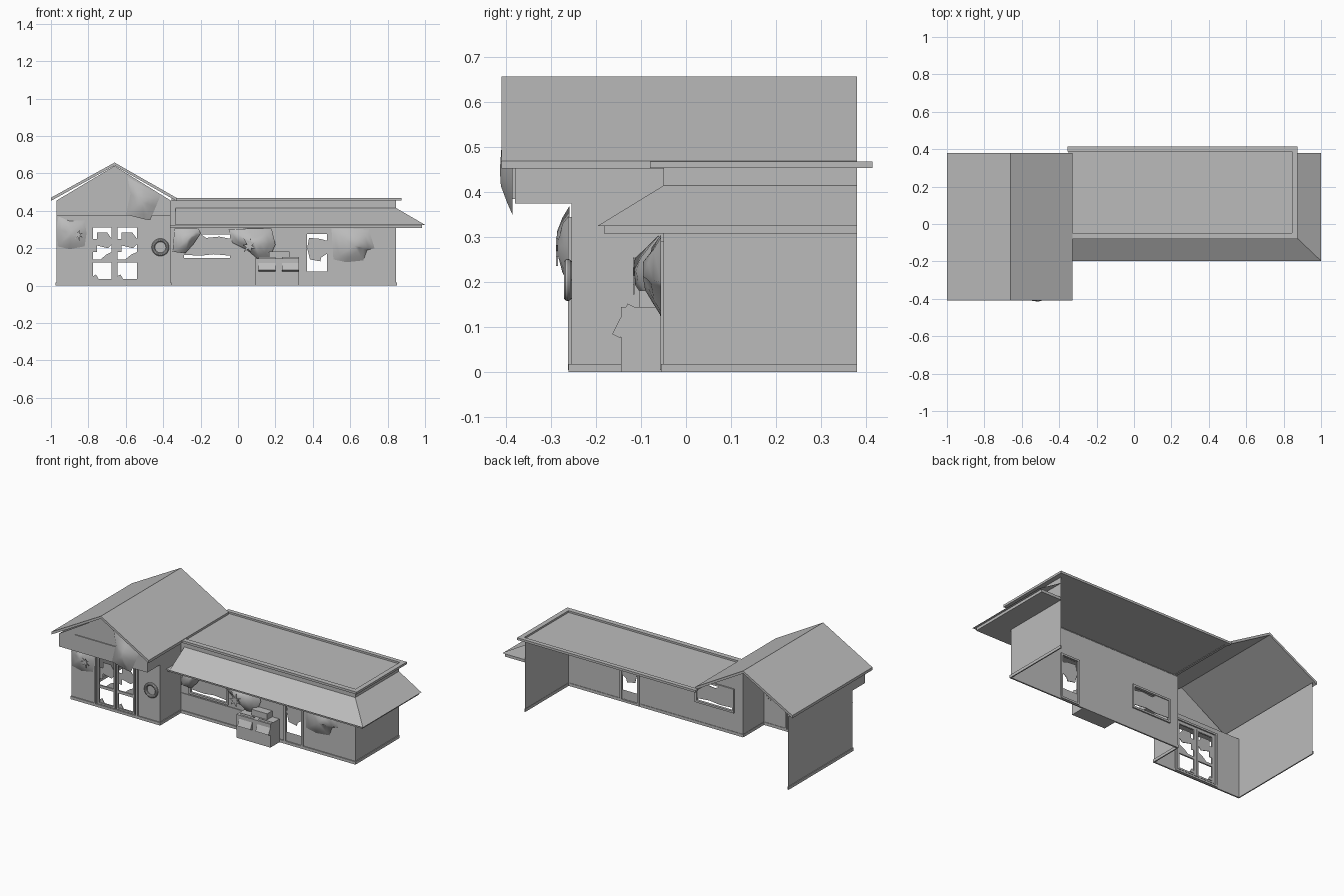
import bpy, bmesh, math, random
from mathutils import Vector

random.seed(4)
if "Cube" in bpy.data.objects:
    bpy.data.objects.remove(bpy.data.objects["Cube"], do_unlink=True)

GREY = (0.5, 0.5, 0.5, 1)
mat = bpy.data.materials.new("weathered grey")
mat.use_nodes = True
mat.diffuse_color = GREY
mat.node_tree.nodes["Principled BSDF"].inputs["Base Color"].default_value = GREY


def finish(name, bm, smooth=False, recalc=True):
    bmesh.ops.remove_doubles(bm, verts=bm.verts, dist=1e-5)
    if recalc:
        bmesh.ops.recalc_face_normals(bm, faces=bm.faces)
    for f in bm.faces:
        f.smooth = smooth
    me = bpy.data.meshes.new(name)
    bm.to_mesh(me)
    bm.free()
    me.materials.append(mat)
    ob = bpy.data.objects.new(name, me)
    bpy.context.collection.objects.link(ob)
    return ob


def prism(name, pts, a, b):
    """Extrude an (x, z) outline from y = a to y = b."""
    bm = bmesh.new()
    face = bm.faces.new([bm.verts.new((x, a, z)) for x, z in pts])
    ext = bmesh.ops.extrude_face_region(bm, geom=[face])["geom"]
    for v in ext:
        if isinstance(v, bmesh.types.BMVert):
            v.co.y = b
    return finish(name, bm)


def box(name, x0, x1, y0, y1, z0, z1):
    return prism(name, [(x0, z0), (x1, z0), (x1, z1), (x0, z1)], y0, y1)


def sheet(name, *polys):
    """Thin surface made of a few polygons."""
    bm = bmesh.new()
    for poly in polys:
        bm.faces.new([bm.verts.new(p) for p in poly])
    return finish(name, bm, recalc=False)


def front_wall(name, x0, x1, z1, y, holes):
    """Sheet wall facing -y with rectangular openings."""
    xs = sorted({x0, x1, *[h[0] for h in holes], *[h[1] for h in holes]})
    zs = sorted({0, z1, *[h[2] for h in holes], *[h[3] for h in holes]})
    cells = []
    for a, b in zip(xs, xs[1:]):
        for c, d in zip(zs, zs[1:]):
            mx, mz = (a + b) / 2, (c + d) / 2
            if not any(h[0] < mx < h[1] and h[2] < mz < h[3] for h in holes):
                cells.append([(a, y, c), (b, y, c), (b, y, d), (a, y, d)])
    return sheet(name, *cells)


def side_wall(name, x, y0, y1, z0, z1):
    return sheet(name, [(x, y0, z0), (x, y1, z0), (x, y1, z1), (x, y0, z1)])


def frame(name, x0, x1, z0, z1, y, w=0.012, d=0.008):
    box(name + "_left", x0, x0 + w, y - d, y + d, z0, z1)
    box(name + "_right", x1 - w, x1, y - d, y + d, z0, z1)
    box(name + "_top", x0 + w, x1 - w, y - d, y + d, z1 - w, z1)
    box(name + "_bottom", x0 + w, x1 - w, y - d, y + d, z0, z0 + w)


def torn_panel(name, pts, y, depth):
    """Dented sheet: flat outline swelling outwards to a crumpled middle."""
    bm = bmesh.new()
    cx = sum(p[0] for p in pts) / len(pts)
    cz = sum(p[1] for p in pts) / len(pts)
    rings = []
    for s, d in ((1, 0), (0.7, 0.5), (0.35, 0.9)):
        rings.append([bm.verts.new((cx + (x - cx) * s,
                                    y - depth * d * (random.uniform(0.7, 1.1)),
                                    cz + (z - cz) * s)) for x, z in pts])
    mid = bm.verts.new((cx, y - depth, cz))
    n = len(pts)
    for i in range(n):
        j = (i + 1) % n
        for outer, inner in zip(rings, rings[1:]):
            bm.faces.new((outer[i], outer[j], inner[j], inner[i]))
        bm.faces.new((rings[-1][i], rings[-1][j], mid))
    return finish(name, bm, smooth=True, recalc=False)


def crack(name, x, z, y, r):
    pts = []
    for i in range(14):
        a, k = i * math.pi / 7, (r if i % 2 else r * 0.35) * random.uniform(0.8, 1.2)
        pts.append((x + k * math.cos(a), z + k * math.sin(a)))
    return prism(name, pts, y, y + 0.004)


WING, HALL, L, M, R, BACK = -0.255, -0.05, -0.97, -0.36, 0.845, 0.38

# Walls, with the rear left open
doors = [(-0.775, -0.675), (-0.645, -0.54)]
door_holes = [(a, b, c, d) for a, b in doors for c, d in ((0.035, 0.125), (0.14, 0.31))]
front_wall("wing_front_wall", L, M, 0.375, WING, door_holes)
window, hall_door = (-0.29, -0.04, 0.145, 0.275), (0.37, 0.475, 0.075, 0.275)
front_wall("hall_front_wall", M, R, 0.455, HALL, [window, hall_door])
side_wall("wing_left_wall", L, WING, BACK, 0, 0.455)
side_wall("wing_right_wall", M, WING, HALL, 0, 0.455)
side_wall("hall_right_wall", R, HALL, BACK, 0, 0.455)

# Base trim
box("wing_base_trim", L - 0.004, M + 0.004, WING - 0.006, WING + 0.003, 0, 0.018)
box("wing_left_trim", L - 0.005, L + 0.002, WING, BACK, 0, 0.018)
box("wing_right_trim", M - 0.002, M + 0.005, WING, HALL, 0, 0.018)
box("hall_base_trim", M, R + 0.005, HALL - 0.006, HALL + 0.003, 0, 0.018)
box("hall_right_trim", R - 0.002, R + 0.005, HALL, BACK, 0, 0.018)

# Gable overhang and gable roof
prism("gable_face", [(L, 0.375), (M, 0.375), (M, 0.455), (-0.66, 0.64), (L, 0.455)], -0.38, -0.376)
sheet("gable_soffit", [(L, -0.38, 0.375), (L, WING, 0.375), (M, WING, 0.375), (M, -0.38, 0.375)])
for x, side in ((L, "left"), (M, "right")):
    side_wall("overhang_" + side, x, -0.38, WING, 0.375, 0.455)
prism("gable_roof", [(-1, 0.453), (-0.66, 0.642), (-0.33, 0.453), (-0.33, 0.47),
                     (-0.66, 0.658), (-1, 0.47)], -0.41, BACK)
box("gable_board", -0.855, -0.55, -0.386, -0.38, 0.385, 0.48)

# Flat roof with a raised rim
sheet("flat_roof", [(-0.35, -0.07, 0.457), (0.87, -0.07, 0.457), (0.87, 0.41, 0.457), (-0.35, 0.41, 0.457)])
box("rim_front", -0.355, 0.875, -0.08, -0.048, 0.454, 0.468)
box("rim_back", -0.355, 0.875, 0.388, 0.415, 0.454, 0.468)
box("rim_right", 0.845, 0.875, -0.048, 0.388, 0.454, 0.468)

# Sloping canopy round the front and right side
sheet("canopy_slopes",
      [(-0.335, -0.197, 0.325), (1, -0.197, 0.325), (R, HALL, 0.415), (-0.335, HALL, 0.415)],
      [(1, -0.197, 0.325), (1, BACK, 0.325), (R, BACK, 0.415), (R, HALL, 0.415)])
box("canopy_fascia_front", M, 0.985, -0.182, HALL, 0.308, 0.325)
box("canopy_fascia_right", R, 0.985, HALL, BACK, 0.308, 0.325)
sheet("canopy_lip", [(M, -0.197, 0.325), (M, HALL, 0.325), (1, HALL, 0.325), (1, -0.197, 0.325)],
      [(R, HALL, 0.325), (R, BACK, 0.325), (1, BACK, 0.325), (1, HALL, 0.325)])

# Double doors
frame("double_door_frame", -0.81, -0.51, 0.005, 0.345, WING)
for i, (a, b) in enumerate(doors):
    frame(f"door_leaf_{i}", a - 0.01, b + 0.01, 0.022, 0.322, WING - 0.002, 0.01, 0.005)
    box(f"door_bar_{i}", a, b, WING - 0.006, WING + 0.003, 0.124, 0.141)
    w = b - a
    prism(f"door_glass_{i}", [(a, 0.18), (a + w * 0.2, 0.18), (a + w * 0.2, 0.215), (a + w * 0.8, 0.2),
                              (a + w, 0.22), (a + w, 0.25), (a + w * 0.75, 0.285), (a + w * 0.2, 0.285),
                              (a + w * 0.2, 0.25), (a, 0.25)], WING, WING + 0.003)
    prism(f"door_shard_{i}", [(a + w * 0.4, 0.14), (a + w, 0.14), (a + w, 0.18), (a + w * 0.7, 0.165)],
          WING, WING + 0.003)
    prism(f"lower_shard_{i}", [(a, 0.035), (a + w * 0.3, 0.035), (a + w * 0.15, 0.06), (a, 0.05)],
          WING, WING + 0.003)

# Hall door and window with broken panes
frame("hall_door_frame", 0.355, 0.488, 0.005, 0.292, HALL)
prism("hall_door_glass", [(0.385, 0.14), (0.44, 0.13), (0.445, 0.15), (0.475, 0.17), (0.475, 0.24),
                          (0.44, 0.25), (0.38, 0.255), (0.37, 0.2)], HALL, HALL + 0.003)
frame("window_frame", -0.3, -0.03, 0.135, 0.285, HALL)
prism("window_glass", [(-0.29, 0.165), (-0.2, 0.16), (-0.13, 0.168), (-0.04, 0.16), (-0.04, 0.25),
                       (-0.1, 0.262), (-0.17, 0.255), (-0.2, 0.275), (-0.29, 0.275)], HALL, HALL + 0.003)
box("wainscot_rail", M, 0.09, HALL - 0.004, HALL, 0.12, 0.126)

# Life ring shaped wall fitting
bpy.ops.mesh.primitive_torus_add(major_radius=0.038, minor_radius=0.009, major_segments=28, minor_segments=10,
                                 location=(-0.415, WING - 0.008, 0.205), rotation=(math.pi / 2, 0, 0))
ring = bpy.context.object
ring.name = "wall_ring"
ring.data.materials.append(mat)
bpy.ops.object.shade_smooth_by_angle()

# Storage chest with two tilted lids
box("chest", 0.09, 0.325, -0.145, -0.055, 0, 0.145)
box("chest_top_box", 0.165, 0.275, -0.105, -0.055, 0.145, 0.182)
for i, x in enumerate((0.11, 0.235)):
    lid = box(f"chest_lid_{i}", -0.045, 0.045, -0.01, 0.01, -0.038, 0.038)
    lid.location = (x + 0.045, -0.138, 0.114)
    lid.rotation_euler.x = math.radians(-27)

# Torn and dented panels
torn_panel("gable_tear", [(-0.6, 0.38), (-0.5, 0.355), (-0.47, 0.35), (-0.44, 0.42), (-0.415, 0.48),
                          (-0.5, 0.53), (-0.59, 0.58), (-0.575, 0.49)], -0.386, 0.028)
torn_panel("wing_tear", [(-0.965, 0.21), (-0.9, 0.195), (-0.82, 0.21), (-0.81, 0.28), (-0.82, 0.35),
                         (-0.9, 0.345), (-0.96, 0.37), (-0.97, 0.3)], WING - 0.004, 0.03)
torn_panel("window_tear", [(-0.35, 0.18), (-0.28, 0.175), (-0.24, 0.22), (-0.2, 0.28), (-0.21, 0.305),
                           (-0.34, 0.305)], HALL - 0.01, 0.04)
torn_panel("middle_tear", [(-0.05, 0.3), (-0.03, 0.23), (0.05, 0.19), (0.12, 0.13), (0.17, 0.15),
                           (0.2, 0.22), (0.18, 0.305), (0.06, 0.305)], HALL - 0.01, 0.055)
torn_panel("right_tear", [(0.5, 0.305), (0.51, 0.14), (0.58, 0.125), (0.67, 0.135), (0.69, 0.19),
                          (0.73, 0.2), (0.7, 0.3), (0.6, 0.305)], HALL - 0.006, 0.04)
crack("wing_crack", -0.855, 0.27, WING - 0.034, 0.03)
crack("middle_crack", 0.06, 0.215, HALL - 0.068, 0.045)
